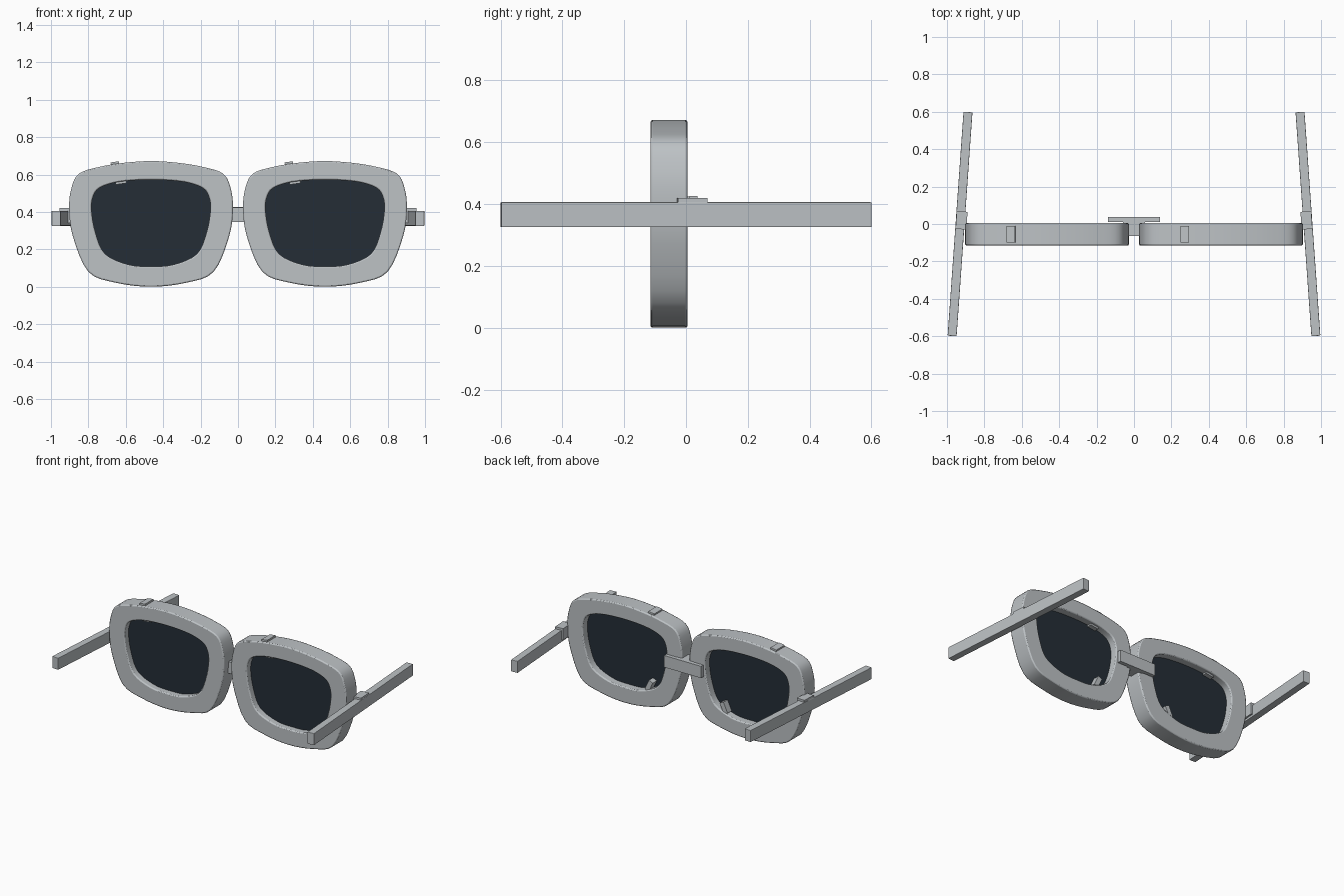
import bpy, bmesh, math
from mathutils import Vector

cube = bpy.data.objects.get("Cube")
if cube:
    bpy.data.objects.remove(cube, do_unlink=True)


def material(name, rgb):
    m = bpy.data.materials.new(name)
    m.use_nodes = True
    m.diffuse_color = (*rgb, 1)
    node = next(n for n in m.node_tree.nodes if n.type == 'BSDF_PRINCIPLED')
    node.inputs["Base Color"].default_value = (*rgb, 1)
    return m


GREY = material("frame grey", (0.51, 0.54, 0.56))
DARK = material("dark lens", (0.018, 0.027, 0.037))

# Half outlines from top centre round to bottom centre: (offset from centre, height)
OUTER = [(0, .672), (.15, .662), (.28, .64), (.385, .605), (.425, .53),
         (.438, .42), (.418, .27), (.335, .08), (.19, .022), (0, 0)]
INNER = [(0, .572), (.12, .567), (.21, .553), (.28, .525), (.31, .48),
         (.318, .41), (.297, .29), (.245, .175), (.12, .118), (0, .109)]


def closed_outline(half, steps=4):
    """Smooth closed loop through a half outline and its mirror image."""
    pts = [Vector(p) for p in half]
    pts += [Vector((-p.x, p.y)) for p in pts[-2:0:-1]]
    n, loop = len(pts), []
    for i in range(n):
        a, b, c, d = (pts[(i + k) % n] for k in (-1, 0, 1, 2))
        for s in range(steps):
            t = s / steps
            loop.append(0.5 * (2 * b + (c - a) * t + (2 * a - 5 * b + 4 * c - d) * t * t
                               + (3 * b - 3 * c + d - a) * t ** 3))
    return loop


def finish(name, bm, mat, bevel=0.0):
    bmesh.ops.recalc_face_normals(bm, faces=bm.faces)
    mesh = bpy.data.meshes.new(name)
    bm.to_mesh(mesh)
    bm.free()
    mesh.materials.append(mat)
    ob = bpy.data.objects.new(name, mesh)
    bpy.context.collection.objects.link(ob)
    if bevel:
        mod = ob.modifiers.new("soft edge", 'BEVEL')
        mod.width, mod.segments = bevel, 2
        mod.limit_method, mod.angle_limit = 'ANGLE', math.radians(50)
    return ob


def smooth(ob):
    bpy.ops.object.select_all(action='DESELECT')
    ob.select_set(True)
    bpy.context.view_layer.objects.active = ob
    bpy.ops.object.shade_smooth_by_angle(angle=math.radians(30))


def box(name, low, high, rot=(0, 0, 0), bevel=0.0):
    low, high = Vector(low), Vector(high)
    bm = bmesh.new()
    bmesh.ops.create_cube(bm, size=1)
    bmesh.ops.scale(bm, vec=high - low, verts=bm.verts)
    ob = finish(name, bm, GREY, bevel)
    ob.location = (low + high) / 2
    ob.rotation_euler = rot
    return ob


def rim(name, cx, front, back):
    bm = bmesh.new()
    rings = [[bm.verts.new((cx + p.x, y, p.y)) for p in closed_outline(half)]
             for half, y in ((OUTER, front), (OUTER, back), (INNER, back), (INNER, front))]
    n = len(rings[0])
    for k in range(4):
        a, b = rings[k], rings[(k + 1) % 4]
        for i in range(n):
            j = (i + 1) % n
            bm.faces.new((a[i], a[j], b[j], b[i]))
    smooth(finish(name, bm, GREY, 0.007))


def lens(name, cx, front, back):
    bm = bmesh.new()
    # slightly oversized so that it sits in the rim
    f, b = [[bm.verts.new((cx + p.x * 1.02, y, .35 + (p.y - .35) * 1.02))
             for p in closed_outline(INNER)] for y in (front, back)]
    bm.faces.new(f)
    bm.faces.new(b)
    for i in range(len(f)):
        j = (i + 1) % len(f)
        bm.faces.new((f[i], f[j], b[j], b[i]))
    finish(name, bm, DARK)


for side, s in (("left", 1), ("right", -1)):
    cx = s * 0.465
    rim(side + "_rim", cx, -0.115, 0.005)
    lens(side + "_lens", cx, -0.072, -0.046)

    # Small tabs on the upper rim, both on the same side of each lens
    box(side + "_inner_tab", (cx - .19, -.095, .55), (cx - .13, -.015, .566), (0, math.radians(-8), 0))
    box(side + "_top_tab", (cx - .215, -.1, .65), (cx - .17, -.01, .668), (0, math.radians(-8), 0))

    # Nose pad, tilted towards the bridge
    x = s * 0.285
    box(side + "_nose_pad", (x - .016, -.05, .125), (x + .016, -.002, .2), (0, s * math.radians(-25), 0))

    # Straight arm angled inwards, with its hinge block
    angle = s * math.atan(0.085 / 1.2)
    x = s * 0.93
    box(side + "_arm", (x - .024, -.6, .325), (x + .024, .6, .406), (0, 0, angle), 0.003)
    x = s * 0.922
    box(side + "_hinge", (x - .029, -.028, .34), (x + .029, .067, .42), (0, 0, angle))

# Bridge: block between the rims and a bar behind them
box("bridge_block", (-.06, -.065, .345), (.06, .02, .424))
box("bridge_bar", (-.14, .012, .345), (.14, .037, .426))
